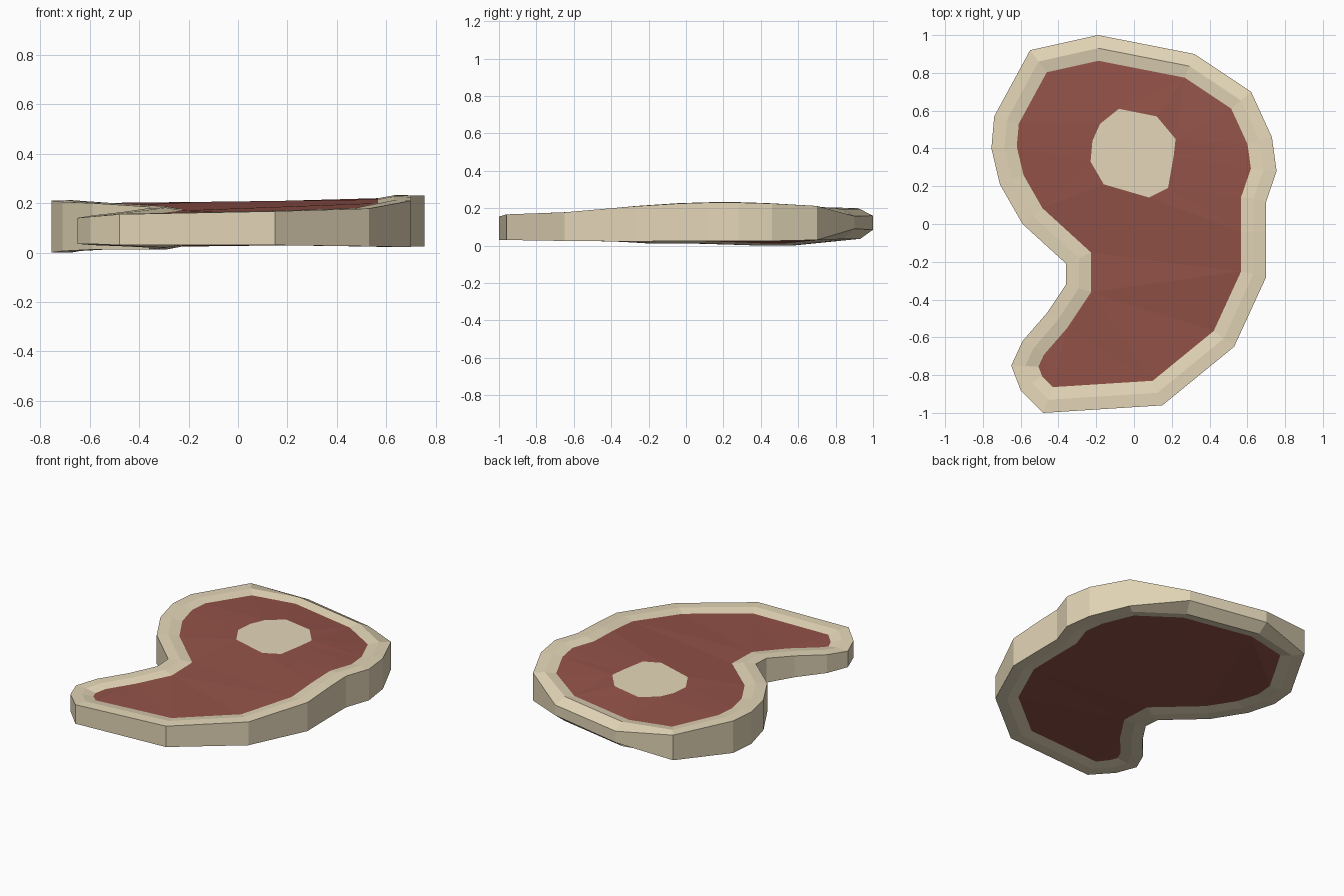
import bpy, bmesh
from mathutils import Vector

if "Cube" in bpy.data.objects:
    bpy.data.objects.remove(bpy.data.objects["Cube"])

# Steak outline, clockwise from the back: x, y, underside z, top z
OUTLINE = [
    (-.19, 1.0, .085, .16), (.32, .90, .09, .158), (.62, .70, .03, .212),
    (.73, .46, .025, .225), (.755, .28, .025, .23), (.70, .12, .025, .23),
    (.70, -.04, .025, .225), (.70, -.28, .022, .21), (.53, -.65, .025, .178),
    (.15, -.96, .03, .167), (-.48, -1.0, .03, .155), (-.60, -.88, .035, .145),
    (-.65, -.75, .035, .14), (-.59, -.62, .03, .15), (-.46, -.47, .025, .165),
    (-.36, -.32, .02, .18), (-.36, -.21, .012, .185), (-.59, 0, .012, .20),
    (-.71, .21, .006, .205), (-.755, .40, 0, .21), (-.74, .57, 0, .21),
    (-.55, .92, .035, .20)]
BONE = [(-.08, .61), (.12, .57), (.22, .45), (.21, .36), (.18, .19),
        (.08, .14), (-.16, .21), (-.23, .33), (-.22, .44), (-.18, .53)]
N = len(OUTLINE)


def material(name, rgb):
    m = bpy.data.materials.new(name)
    m.diffuse_color = (*rgb, 1)
    m.use_nodes = True
    m.node_tree.nodes["Principled BSDF"].inputs["Base Color"].default_value = m.diffuse_color
    return m


def finish(bm, name, mat):
    bmesh.ops.recalc_face_normals(bm, faces=bm.faces)
    me = bpy.data.meshes.new(name)
    bm.to_mesh(me)
    bm.free()
    me.materials.append(mat)
    ob = bpy.data.objects.new(name, me)
    bpy.context.collection.objects.link(ob)


def inset(d):
    """Mitred inward offset of the outline."""
    pts = [Vector(p[:2]) for p in OUTLINE]
    out = []
    for i, p in enumerate(pts):
        a = (p - pts[i - 1]).normalized()
        b = (pts[(i + 1) % N] - p).normalized()
        na, nb = Vector((a.y, -a.x)), Vector((b.y, -b.x))
        out.append(p + (na + nb) * d / (1 + na.dot(nb)))
    return out


def ring(bm, xy, zs):
    return [bm.verts.new((p[0], p[1], z)) for p, z in zip(xy, zs)]


def loop_edges(bm, r):
    return [bm.edges.new((r[i - 1], r[i])) for i in range(len(r))]


low = [p[2] for p in OUTLINE]
high = [p[3] for p in OUTLINE]
crest_hi = [max(z, .195) if p[1] > .85 else z + .002 for p, z in zip(OUTLINE, high)]
crest_lo = [min(z, .035) if p[1] > .85 else z for p, z in zip(OUTLINE, low)]
meat_hi = [z - .012 for z in crest_hi]
meat_lo = [z + .012 for z in crest_lo]
mid, inner = inset(.068), inset(.133)

fat = material("fat", (.78, .68, .48))
red = material("meat", (.29, .085, .065))

# Fat rim: outer wall, crest and slope down to the meat on both sides
bm = bmesh.new()
rings = [ring(bm, inner, meat_lo), ring(bm, mid, crest_lo), ring(bm, OUTLINE, low),
         ring(bm, OUTLINE, high), ring(bm, mid, crest_hi), ring(bm, inner, meat_hi)]
for a, b in zip(rings, rings[1:]):
    for i in range(N):
        bm.faces.new((a[i - 1], a[i], b[i], b[i - 1]))
bmesh.ops.recalc_face_normals(bm, faces=bm.faces)
finish(bm, "fat_rim", fat)


def bone_z(p):
    return .207 + .013 * p[0]


# Meat: underside, and top with an opening for the bone
for name, zs, hole, up in (("meat_underside", meat_lo, False, -1), ("meat_top", meat_hi, True, 1)):
    bm = bmesh.new()
    edges = loop_edges(bm, ring(bm, inner, zs))
    if hole:
        edges += loop_edges(bm, ring(bm, BONE, [bone_z(p) for p in BONE]))
    bmesh.ops.triangle_fill(bm, edges=edges, use_beauty=True, normal=(0, 0, up))
    for f in bm.faces:
        f.normal_update()
        if f.normal.z * up < 0:
            f.normal_flip()
    me = bpy.data.meshes.new(name)
    bm.to_mesh(me)
    bm.free()
    me.materials.append(red)
    bpy.context.collection.objects.link(bpy.data.objects.new(name, me))

# Bone slice, flush with the top
bm = bmesh.new()
face = bm.faces.new(ring(bm, BONE, [bone_z(p) for p in BONE]))
face.normal_update()
if face.normal.z < 0:
    face.normal_flip()
me = bpy.data.meshes.new("bone")
bm.to_mesh(me)
bm.free()
me.materials.append(fat)
bpy.context.collection.objects.link(bpy.data.objects.new("bone", me))
